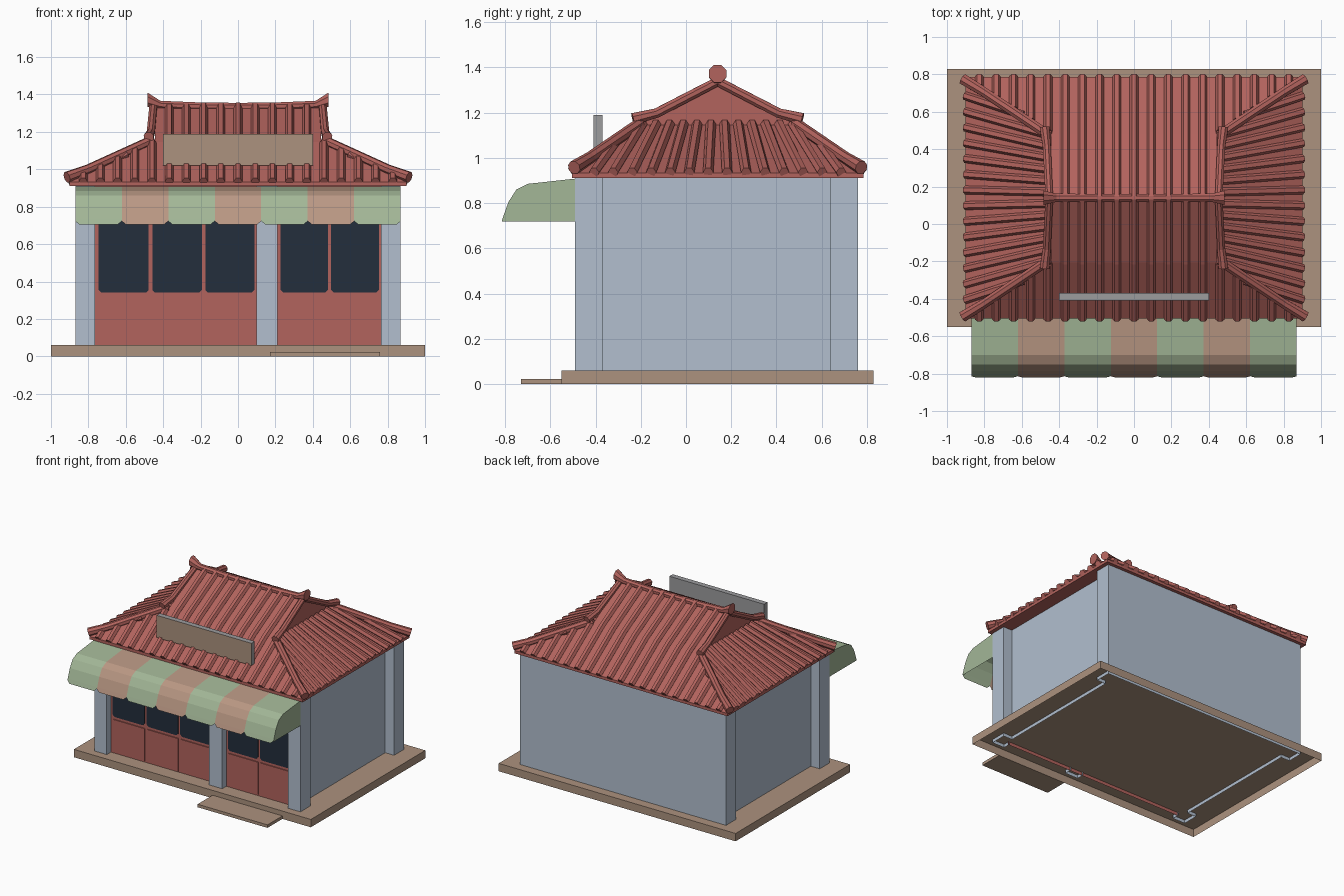
import bpy, bmesh, math
from mathutils import Vector

if "Cube" in bpy.data.objects:
    bpy.data.objects.remove(bpy.data.objects["Cube"])


def mat(name, r, g, b):
    m = bpy.data.materials.new(name)
    lin = [((c / 255 + 0.055) / 1.055) ** 2.4 for c in (r, g, b)]
    m.diffuse_color = (*lin, 1)
    m.use_nodes = True
    m.node_tree.nodes["Principled BSDF"].inputs["Base Color"].default_value = m.diffuse_color
    return m


RED = mat("roof red", 178, 99, 93)
WALL = mat("wall pale blue", 178, 191, 207)
STONE = mat("base tan", 172, 146, 126)
GREEN = mat("awning green", 163, 183, 151)
TAN = mat("awning tan", 186, 152, 132)
GLASS = mat("window navy", 35, 46, 60)
GREY = mat("sign grey", 156, 156, 158)
CY = 0.14  # roof centre in y


def finish(bm, name, *mats, fix=True):
    if fix:
        bmesh.ops.recalc_face_normals(bm, faces=bm.faces[:])
    me = bpy.data.meshes.new(name)
    bm.to_mesh(me)
    bm.free()
    for m in mats:
        me.materials.append(m)
    ob = bpy.data.objects.new(name, me)
    bpy.context.collection.objects.link(ob)
    return ob


def poly(bm, pts, mi=0):
    f = bm.faces.new([bm.verts.new(p) for p in pts])
    f.material_index = mi
    return f


def box(bm, x0, x1, y0, y1, z0, z1):
    v = [bm.verts.new((x, y, z)) for z in (z0, z1) for x, y in ((x0, y0), (x1, y0), (x1, y1), (x0, y1))]
    bottom = bm.faces.new(v[3::-1])
    bm.faces.new(v[4:])
    sides = [bm.faces.new((v[i], v[(i + 1) % 4], v[4 + (i + 1) % 4], v[4 + i])) for i in range(4)]
    return bottom, sides


def ribbon(bm, pts, z0, z1):
    lo = [bm.verts.new((x, y, z0)) for x, y in pts]
    hi = [bm.verts.new((x, y, z1)) for x, y in pts]
    for i in range(len(pts) - 1):
        bm.faces.new((lo[i], lo[i + 1], hi[i + 1], hi[i]))


def tube(bm, pts, radii, sides=8, axis=None):
    pts = [Vector(p) for p in pts]
    rings = []
    for i, p in enumerate(pts):
        d = Vector(axis) if axis else (pts[min(i + 1, len(pts) - 1)] - pts[max(i - 1, 0)]).normalized()
        side = d.cross(Vector((0, 0, 1))).normalized()
        up = side.cross(d)
        ring = []
        for k in range(sides):
            a = 2 * math.pi * k / sides + (math.pi / 8 if sides == 8 else 0)
            ring.append(bm.verts.new(p + radii[i] * (math.cos(a) * side + math.sin(a) * up)))
        rings.append(ring)
    for r, s in zip(rings, rings[1:]):
        for k in range(sides):
            bm.faces.new((r[k], r[(k + 1) % sides], s[(k + 1) % sides], s[k]))
    bm.faces.new(rings[0])
    bm.faces.new(rings[-1][::-1])


# base platform, open underneath, and entrance step
bm = bmesh.new()
bottom, _ = box(bm, -1, 1, -0.55, 0.83, 0, 0.06)
bm.faces.remove(bottom)
finish(bm, "base", STONE, fix=False)
bm = bmesh.new()
box(bm, 0.17, 0.76, -0.73, -0.55, 0, 0.023)
finish(bm, "entrance_step", STONE)

# walls with projecting corner columns
bm = bmesh.new()
half = [(0.765, -0.43), (0.765, -0.49), (0.87, -0.49), (0.87, -0.37),
        (0.795, -0.37), (0.795, 0.64), (0.87, 0.64), (0.87, 0.76)]
ribbon(bm, half + [(-x, y) for x, y in half[::-1]], 0.035, 0.92)
finish(bm, "walls", WALL, fix=False)
bm = bmesh.new()
ribbon(bm, [(0.10, -0.43), (0.10, -0.49), (0.21, -0.49), (0.21, -0.43)], 0.035, 0.92)
finish(bm, "middle_column", WALL, fix=False)

# shop front: backing, lower panels and windows with clipped corners
bm = bmesh.new()
ribbon(bm, [(-0.77, -0.44), (0.77, -0.44)], 0.035, 0.92)
finish(bm, "door_frame", RED, fix=False)
bays = [(-0.745, -0.478), (-0.458, -0.193), (-0.175, 0.088), (0.228, 0.48), (0.498, 0.753)]


def plate(bm, x0, x1, z0, z1, c):
    out = [(x0 + c, z0), (x1 - c, z0), (x1, z0 + c), (x1, z1 - c),
           (x1 - c, z1), (x0 + c, z1), (x0, z1 - c), (x0, z0 + c)]
    f = poly(bm, [(x, -0.447, z) for x, z in out])
    back = [bm.verts.new((x, -0.44, z)) for x, z in out]
    fv = f.verts[:]
    for i in range(8):
        j = (i + 1) % 8
        bm.faces.new((fv[j], fv[i], back[i], back[j]))


for name, z0, z1, c, m in (("door_panels", 0.065, 0.318, 0.003, RED), ("windows", 0.34, 0.87, 0.015, GLASS)):
    bm = bmesh.new()
    for x0, x1 in bays:
        plate(bm, x0, x1, z0, z1, c)
    finish(bm, name, m, fix=False)

# striped awning with scalloped lower edge and closed ends
prof = [(-0.49, 0.908), (-0.70, 0.885), (-0.75, 0.86), (-0.785, 0.805), (-0.81, 0.735)]
bm = bmesh.new()
w = 1.74 / 7
for s in range(7):
    x0 = -0.87 + s * w
    cols = []
    for dx, z in ((0, 0.724), (0.022, 0.704), (w - 0.022, 0.704), (w, 0.724)):
        path = prof + [(-0.81 - (0.735 - z) * 0.33, z)]
        cols.append([bm.verts.new((x0 + dx, y, zz)) for y, zz in path])
    for a, b in zip(cols, cols[1:]):
        for i in range(len(a) - 1):
            bm.faces.new((a[i], a[i + 1], b[i + 1], b[i])).material_index = s % 2
cheek = prof + [(-0.815, 0.718), (-0.49, 0.718)]
poly(bm, [(0.87, y, z) for y, z in cheek[::-1]][::-1])
poly(bm, [(-0.87, y, z) for y, z in cheek[::-1]])
bmesh.ops.remove_doubles(bm, verts=bm.verts[:], dist=0.0005)
finish(bm, "awning", GREEN, TAN, fix=False)

# roof body: eave edge, hipped skirt, upper gable
EX, EY, MX, MY = 0.90, 0.645, 0.445, 0.345
EZ, MZ, RZ = 0.932, 1.145, 1.335
bm = bmesh.new()
rings = []
for ex, ey, z in ((EX, EY, 0.91), (EX, EY, EZ), (MX, MY, MZ)):
    rings.append([bm.verts.new((sx * ex, CY + sy * ey, z)) for sx, sy in ((-1, -1), (1, -1), (1, 1), (-1, 1))])
bm.faces.new(rings[0][::-1])
for a, b in zip(rings, rings[1:]):
    for i in range(4):
        bm.faces.new((a[i], a[(i + 1) % 4], b[(i + 1) % 4], b[i]))
l, r = bm.verts.new((-MX, CY, RZ)), bm.verts.new((MX, CY, RZ))
m = rings[2]
bm.faces.new((m[0], m[1], r, l))
bm.faces.new((m[2], m[3], l, r))
bm.faces.new((m[1], m[2], r))
bm.faces.new((m[3], m[0], l))
finish(bm, "roof_body", RED)


def lerp(a, b, t):
    return a + (b - a) * t


# barrel tile rolls, front and back run vertically, sides fan inward
bm = bmesh.new()
R = 0.023
for sy in (-1, 1):
    for k in range(-9, 10):
        x = k * 0.092
        t = min(1, (EX - abs(x)) / (EX - MX))
        pts = [(x, CY + sy * (EY + 0.005), EZ + 0.004),
               (x, CY + sy * lerp(EY, MY, t), lerp(EZ, MZ, t) + 0.004)]
        if abs(x) < MX:
            pts.append((x, CY, RZ + 0.004))
        tube(bm, pts, [R] * len(pts), 6)
for sx in (-1, 1):
    for k in range(14):
        o = (k - 6.5) * 0.084
        t = min(1, (EY - abs(o)) / (EY - MY - 0.28 * abs(o)))
        tube(bm, [(sx * (EX + 0.005), CY + o, EZ + 0.004),
                  (sx * lerp(EX, MX, t), CY + o * (1 - 0.28 * t), lerp(EZ, MZ, t) + 0.004)], [R, R], 6)
finish(bm, "roof_tiles", RED)

# hip and gable edge rolls, mirrored to four corners
hips, edges = bmesh.new(), bmesh.new()
for sx in (-1, 1):
    for sy in (-1, 1):
        tube(hips, [(sx * 0.915, CY + sy * 0.635, 0.957), (sx * 0.80, CY + sy * 0.565, 1.0),
                    (sx * 0.47, CY + sy * 0.345, 1.15)], [0.031, 0.027, 0.027])
        tube(edges, [(sx * 0.453, CY, 1.338), (sx * 0.466, CY + sy * 0.27, 1.198),
                     (sx * 0.478, CY + sy * 0.375, 1.172)], [0.022, 0.023, 0.028])
finish(hips, "hip_ridges", RED)
finish(edges, "gable_edges", RED)

# main ridge with flared, raised ends
bm = bmesh.new()
arc = [(0.485, 1.372, 0.042), (0.415, 1.344, 0.024), (0.2, 1.336, 0.023)]
path = [(-x, z, q) for x, z, q in arc] + [(0, 1.334, 0.023)] + arc[::-1]
tube(bm, [(x, CY, z) for x, z, q in path], [q for x, z, q in path], axis=(1, 0, 0))
finish(bm, "main_ridge", RED)

# blank sign board with recessed panel
bm = bmesh.new()
_, sides = box(bm, -0.40, 0.40, -0.41, -0.37, 1.02, 1.19)
bmesh.ops.inset_region(bm, faces=[sides[0]], thickness=0.014, depth=-0.01)
sides[0].material_index = 1
finish(bm, "sign_board", GREY, STONE, fix=False)
